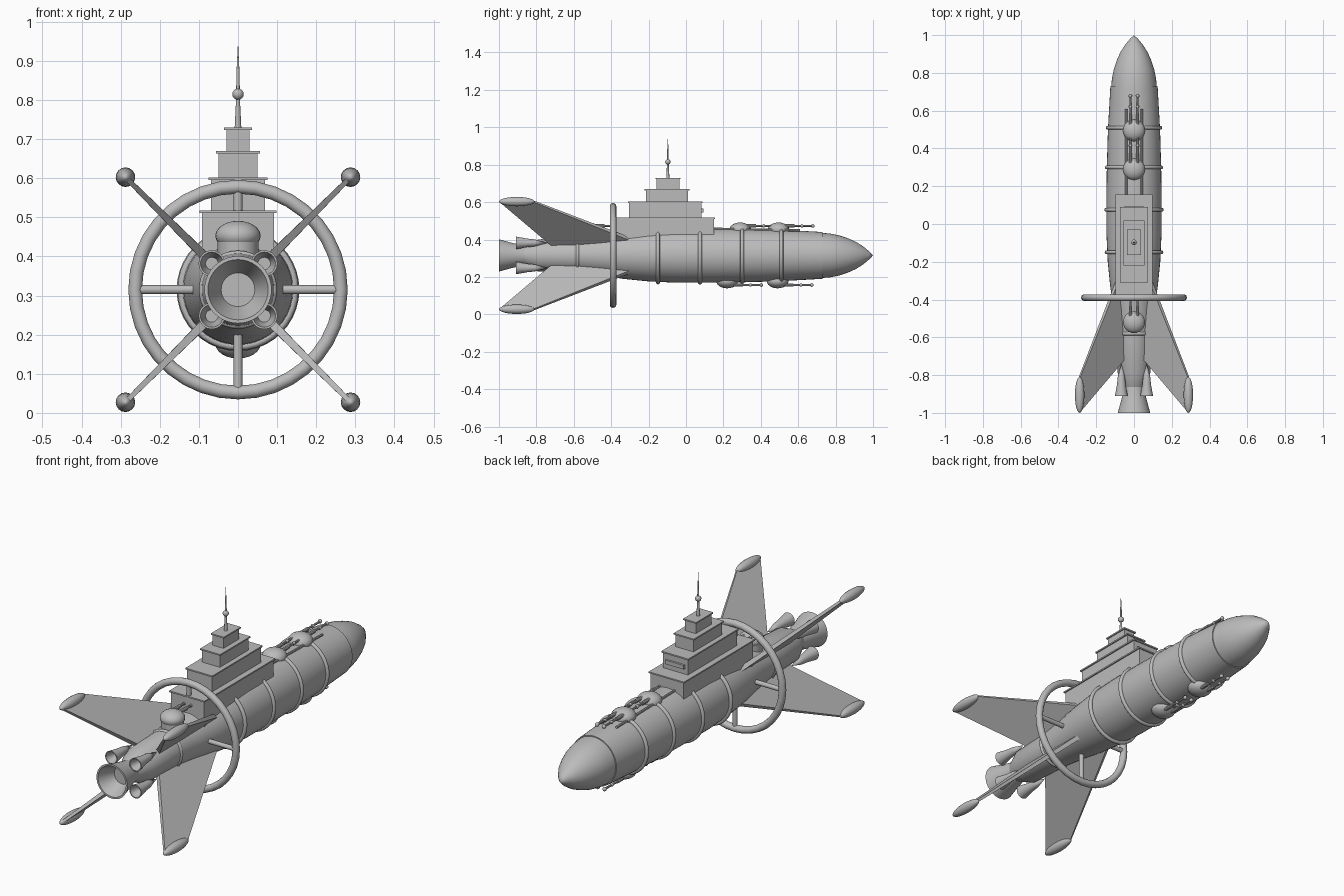
import bpy, bmesh, math
from mathutils import Vector, Matrix

if "Cube" in bpy.data.objects:
    bpy.data.objects.remove(bpy.data.objects["Cube"])

AX = 0.315                      # height of the hull axis
GREY = bpy.data.materials.new("hull_grey")
GREY.diffuse_color = (0.5, 0.5, 0.5, 1)
GREY.use_nodes = True
GREY.node_tree.nodes["Principled BSDF"].inputs["Base Color"].default_value = GREY.diffuse_color


def finish(name, bm):
    bmesh.ops.remove_doubles(bm, verts=bm.verts, dist=0.0004)
    bmesh.ops.recalc_face_normals(bm, faces=bm.faces)
    me = bpy.data.meshes.new(name)
    bm.to_mesh(me)
    bm.free()
    me.materials.append(GREY)
    ob = bpy.data.objects.new(name, me)
    bpy.context.collection.objects.link(ob)
    return ob


def lathe(name, profile, cx=0, cz=AX, seg=40, axis='Y', cy=0, closed=False):
    """Turn (position, radius) points around the Y or Z axis."""
    bm = bmesh.new()
    rows = []
    for p, r in profile:
        row = []
        for i in range(seg):
            a = 2 * math.pi * i / seg
            u, v = max(r, 1e-5) * math.cos(a), max(r, 1e-5) * math.sin(a)
            co = (cx + u, cy + p, cz + v) if axis == 'Y' else (cx + u, cy + v, cz + p)
            row.append(bm.verts.new(co))
        rows.append(row)
    if closed:
        rows.append(rows[0])
    for a, b in zip(rows, rows[1:]):
        for i in range(seg):
            j = (i + 1) % seg
            bm.faces.new((a[i], a[j], b[j], b[i]))
    return finish(name, bm)


def ring(name, y, major, minor, seg=40, sides=12):
    pts = [(y + minor * math.cos(t), major + minor * math.sin(t))
           for t in (2 * math.pi * k / sides for k in range(sides))]
    return lathe(name, pts, seg=seg, closed=True)


def box(name, x, y0, y1, z0, z1):
    bm = bmesh.new()
    bmesh.ops.create_cube(bm, size=1, matrix=Matrix.Translation((0, (y0 + y1) / 2, (z0 + z1) / 2))
                          @ Matrix.Diagonal((2 * x, y1 - y0, z1 - z0, 1)))
    return finish(name, bm)


def ball(name, co, scale, seg=20):
    bm = bmesh.new()
    bmesh.ops.create_uvsphere(bm, u_segments=seg, v_segments=seg // 2, radius=1,
                              matrix=Matrix.Translation(co) @ Matrix.Diagonal((*scale, 1)))
    return finish(name, bm)


def rod(name, a, b, r, seg=12):
    a, b = Vector(a), Vector(b)
    bm = bmesh.new()
    rot = (b - a).to_track_quat('Z', 'Y').to_matrix().to_4x4()
    bmesh.ops.create_cone(bm, cap_ends=True, segments=seg, radius1=r, radius2=r,
                          depth=(b - a).length, matrix=Matrix.Translation((a + b) / 2) @ rot)
    return finish(name, bm)


# Hull and nose
HULL = [(-0.87, 0), (-0.87, 0.05), (-0.79, 0.086), (-0.58, 0.093), (-0.45, 0.108), (-0.33, 0.126),
        (-0.2, 0.139), (-0.05, 0.146), (0.15, 0.146), (0.3, 0.144), (0.5, 0.138),
        (0.73, 0.125), (0.73, 0)]
lathe("hull", HULL)
lathe("nose_cone", [(0.72, 0), (0.72, 0.121), (0.77, 0.117), (0.82, 0.107), (0.87, 0.090),
                    (0.91, 0.072), (0.95, 0.046), (0.98, 0.021), (1.0, 0)])
for i, (y, r) in enumerate([(-0.58, 0.09), (-0.15, 0.145), (0.075, 0.147), (0.3, 0.144), (0.51, 0.139)]):
    ring(f"hull_band_{i}", y, r, 0.010)

# Engines
lathe("main_nozzle", [(-0.84, 0.05), (-0.88, 0.056), (-0.93, 0.067), (-1.0, 0.086), (-1.0, 0.077),
                      (-0.92, 0.043), (-0.92, 0)])
for sx in (-1, 1):
    for sz in (-1, 1):
        lathe("small_nozzle", [(-0.74, 0), (-0.81, 0.019), (-0.85, 0.023), (-0.91, 0.034),
                               (-0.91, 0.029), (-0.86, 0.016), (-0.86, 0)],
              cx=sx * 0.067, cz=AX + sz * 0.067, seg=20)

# Diagonal fins with tip pods
for sx in (-1, 1):
    for sz in (-1, 1):
        out = Vector((sx, 0, sz)) / math.sqrt(2)
        side = Vector((-sz, 0, sx)) / math.sqrt(2)
        bm = bmesh.new()
        layers = []
        for s in (-1, 1):
            layers.append([bm.verts.new(out * r + side * s * t + Vector((0, y, AX)))
                           for y, r, t in ((-0.255, 0.10, 0.012), (-0.81, 0.407, 0.006),
                                           (-0.995, 0.407, 0.006), (-0.70, 0.06, 0.012))])
        bm.faces.new(layers[0])
        bm.faces.new(layers[1][::-1])
        for i in range(4):
            j = (i + 1) % 4
            bm.faces.new((layers[0][i], layers[0][j], layers[1][j], layers[1][i]))
        finish("fin", bm)
        c = out * 0.407 + Vector((0, 0, AX))
        lathe("fin_pod", [(-0.095 * math.cos(math.pi * k / 12), 0.025 * math.sin(math.pi * k / 12))
                          for k in range(13)], cx=c.x, cy=-0.905, cz=c.z, seg=16)

# Big wheel with four spokes
ring("wheel_ring", -0.39, 0.263, 0.0175, seg=36)
for dx, dz in ((1, 0), (-1, 0), (0, 1), (0, -1)):
    rod("wheel_spoke", (dx * 0.08, -0.39, AX + dz * 0.08), (dx * 0.26, -0.39, AX + dz * 0.26), 0.0115)

# Stepped tower: half width, y range, z range, each with a thin roof slab
for i, (x, y0, y1, z0, z1) in enumerate([(0.092, -0.40, 0.15, 0.36, 0.518),
                                         (0.069, -0.305, 0.083, 0.51, 0.602),
                                         (0.050, -0.215, 0.012, 0.60, 0.670),
                                         (0.030, -0.158, -0.035, 0.67, 0.730)]):
    box(f"tower_tier_{i}", x, y0, y1, z0, z1 - 0.003)
    box(f"tower_roof_{i}", x + 0.006, y0 - 0.006, y1 + 0.006, z1 - 0.007, z1)
box("bridge_window", 0.052, 0.08, 0.093, 0.545, 0.565)

# Mast
lathe("mast", [(0.72, 0.009), (0.80, 0.005), (0.87, 0.004), (0.95, 0)], cy=-0.097, cz=0, seg=12, axis='Z')
ball("mast_ball", (0, -0.097, 0.815), (0.0145,) * 3, 16)


# Gun turrets
def turret(y, s, foot):
    z = AX + s * 0.138
    ball("turret_dome", (0, y, z), (0.058, 0.058, 0.038), 24)
    rod("turret_base", (0, y, AX + s * foot), (0, y, z), 0.052, 24)
    bz = AX + s * 0.158
    for x in (-0.019, 0.019):
        rod("gun_barrel", (x, y + 0.02, bz), (x, y + 0.185, bz), 0.0055, 10)
        rod("gun_sleeve", (x, y + 0.03, bz), (x, y + 0.085, bz), 0.009, 10)
        ball("gun_collar", (x, y + 0.125, bz), (0.009,) * 3, 12)
        ball("gun_muzzle", (x, y + 0.183, bz), (0.010,) * 3, 12)


for y, s, foot in ((0.29, 1, 0.11), (0.495, 1, 0.11), (-0.52, 1, 0.07), (0.22, -1, 0.11), (0.49, -1, 0.11)):
    turret(y, s, foot)

# Deck rails between the tower and the turrets
for x in (-0.041, 0.041):
    rod("deck_rail", (x, 0.14, 0.458), (x, 0.61, 0.449), 0.006, 8)

# Smooth shading with sharp edges kept
bpy.ops.object.select_all(action='SELECT')
bpy.context.view_layer.objects.active = bpy.data.objects["hull"]
bpy.ops.object.shade_smooth_by_angle(angle=math.radians(35))
